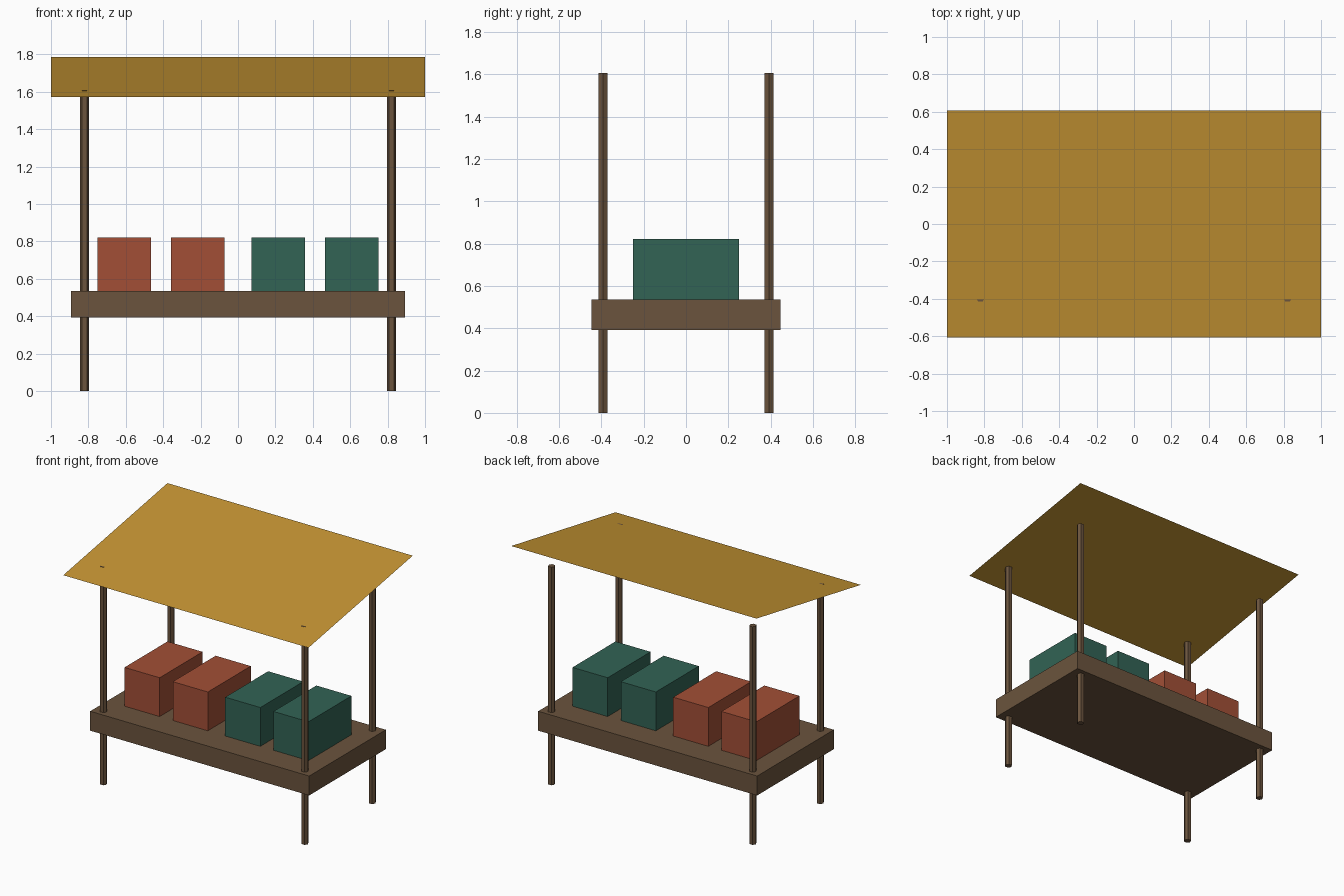
import bpy
import math

cube = bpy.data.objects.get("Cube")
if cube:
    bpy.data.objects.remove(cube, do_unlink=True)


def make_material(name, colour):
    mat = bpy.data.materials.new(name)
    mat.use_nodes = True
    mat.diffuse_color = (*colour, 1)
    mat.node_tree.nodes["Principled BSDF"].inputs["Base Color"].default_value = (*colour, 1)
    return mat


wood = make_material("brown wood", (0.147, 0.088, 0.047))
cloth = make_material("ochre cloth", (0.56, 0.296, 0.033))
red = make_material("brick red", (0.36, 0.078, 0.037))
green = make_material("dark green", (0.032, 0.125, 0.09))


def finish(name, mat):
    obj = bpy.context.object
    obj.name = obj.data.name = name
    obj.data.materials.append(mat)
    return obj


def box(name, mat, centre, size):
    bpy.ops.mesh.primitive_cube_add(size=1, location=centre)
    obj = finish(name, mat)
    obj.scale = size
    bpy.ops.object.transform_apply(location=False, rotation=False, scale=True)


# Counter slab
box("counter", wood, (0, 0, 0.464), (1.786, 0.893, 0.143))

# Hexagonal posts running through the counter
post_height = 1.607
for side, x in (("left", 0.821), ("right", -0.821)):
    for end, y in (("front", -0.393), ("back", 0.393)):
        bpy.ops.mesh.primitive_cylinder_add(
            vertices=6, radius=0.025, depth=post_height,
            location=(x, y, post_height / 2), rotation=(0, 0, math.pi / 6))
        finish(f"{end}_{side}_post", wood)

# Goods crates, two of each colour
for i, x in enumerate((-0.607, -0.214, 0.214, 0.607)):
    box(f"crate_{i + 1}", red if x < 0 else green,
        (x, 0, 0.679), (0.286, 0.5, 0.286))

# Thin sloping canopy, low at the front
half_depth, low, high = 0.607, 1.571, 1.786
mesh = bpy.data.meshes.new("canopy")
mesh.from_pydata([(-1, -half_depth, low), (1, -half_depth, low),
                  (1, half_depth, high), (-1, half_depth, high)],
                 [], [(0, 1, 2, 3)])
mesh.materials.append(cloth)
bpy.context.collection.objects.link(bpy.data.objects.new("canopy", mesh))
